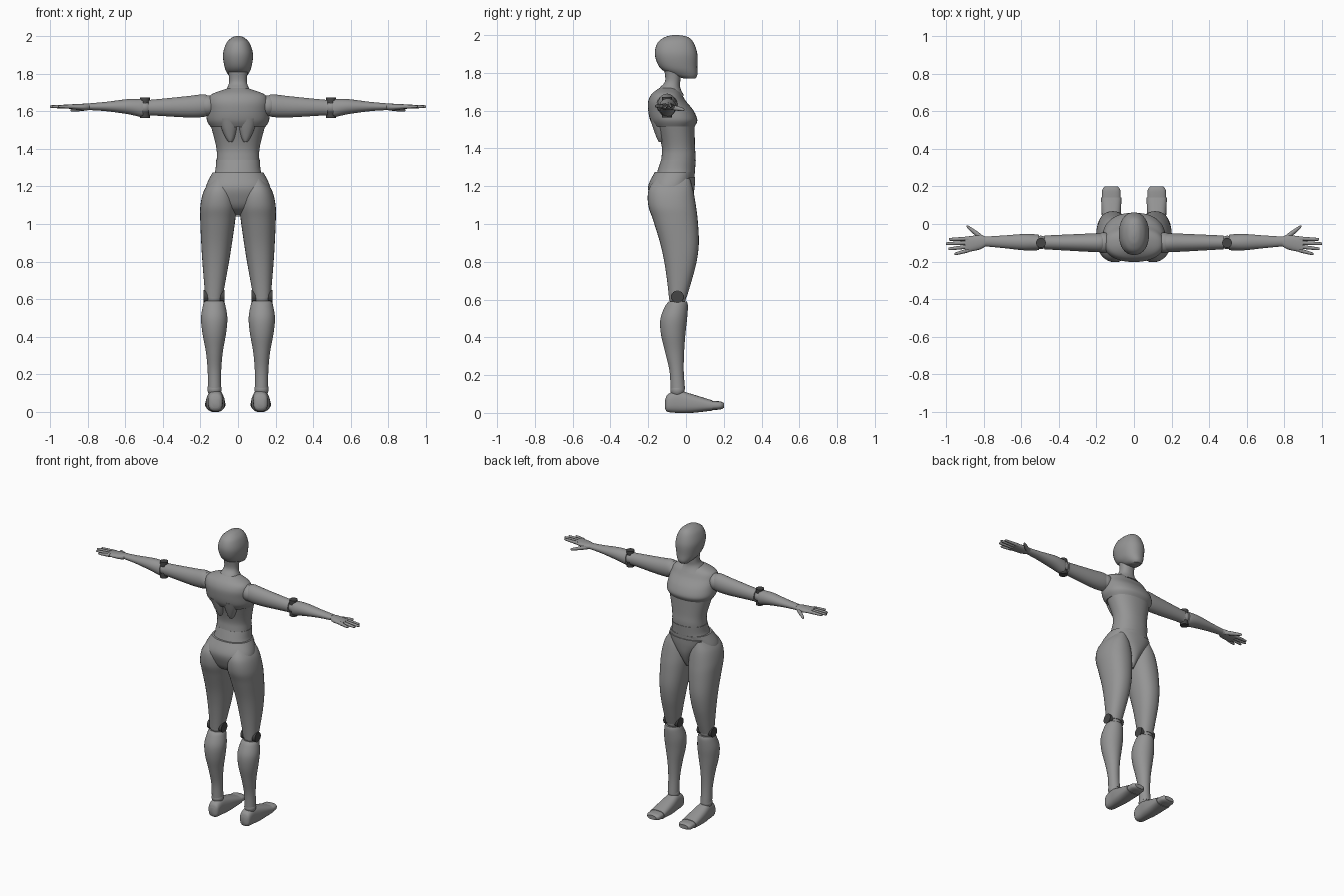
import bpy
import bmesh
from math import cos, sin, pi, copysign
from mathutils import Vector, Matrix

default_cube = bpy.data.objects.get("Cube")
if default_cube:
    bpy.data.objects.remove(default_cube, do_unlink=True)


def make_material(name, value):
    material = bpy.data.materials.new(name)
    material.use_nodes = True
    colour = (value, value, value, 1)
    material.diffuse_color = colour
    shader = material.node_tree.nodes["Principled BSDF"]
    shader.inputs["Base Color"].default_value = colour
    return material


body_grey = make_material("body grey", .3)
pin_grey = make_material("dark pin grey", .06)


def finish(name, bm, material):
    """Turn the bmesh into a smooth object with one colour."""
    bmesh.ops.recalc_face_normals(bm, faces=bm.faces)
    mesh = bpy.data.meshes.new(name)
    bm.to_mesh(mesh)
    bm.free()
    obj = bpy.data.objects.new(name, mesh)
    bpy.context.collection.objects.link(obj)
    mesh.materials.append(material)
    bpy.ops.object.select_all(action='DESELECT')
    obj.select_set(True)
    bpy.context.view_layer.objects.active = obj
    bpy.ops.object.shade_smooth_by_angle(angle=pi / 4)


def spline(rings, steps=6):
    """Catmull-Rom interpolation of the ring values."""
    result = []
    last = len(rings) - 1
    for i in range(last):
        before, start = rings[max(i - 1, 0)], rings[i]
        end, after = rings[i + 1], rings[min(i + 2, last)]
        for k in range(steps):
            t = k / steps
            result.append([
                b + t * (c - a + t * (2 * a - 5 * b + 4 * c - d + t * (3 * (b - c) + d - a))) / 2
                for a, b, c, d in zip(before, start, end, after)])
    return result + [rings[-1]]


def rounded(value, power):
    return copysign(abs(value) ** power, value)


def loft(name, axis, rings, start=0, end=0, side=1, power=.9, sides=32):
    """Skin oval rings (position, half width, low, high); the centre runs from start to end."""
    bm = bmesh.new()
    loops = []
    first, last = rings[0][0], rings[-1][0]
    for position, half, low, high in spline(rings):
        centre = start + (end - start) * (position - first) / (last - first)
        loop = []
        for k in range(sides):
            angle = 2 * pi * k / sides
            across = centre + half * rounded(cos(angle), power)
            depth = (low + high + (high - low) * rounded(sin(angle), power)) / 2
            if axis == "x":
                point = Vector((position, across, depth))
            elif axis == "y":
                point = Vector((across, position, depth))
            else:
                point = Vector((across, depth, position))
            point.x *= side
            loop.append(bm.verts.new(point))
        loops.append(loop)
    for lower, upper in zip(loops, loops[1:]):
        for k in range(sides):
            following = (k + 1) % sides
            bm.faces.new((lower[k], lower[following], upper[following], upper[k]))
    bm.faces.new(loops[0])
    bm.faces.new(loops[-1])
    finish(name, bm, body_grey)


def ball(name, centre, radius):
    bm = bmesh.new()
    bmesh.ops.create_uvsphere(bm, u_segments=24, v_segments=16, radius=radius,
                              matrix=Matrix.Translation(centre))
    finish(name, bm, body_grey)


def pin(name, centre, radius, axis):
    bm = bmesh.new()
    turn = Vector((0, 0, 1)).rotation_difference(Vector(axis)).to_matrix().to_4x4()
    bmesh.ops.create_cone(bm, cap_ends=True, segments=24, radius1=radius, radius2=radius,
                          depth=.11, matrix=Matrix.Translation(centre) @ turn)
    finish(name, bm, pin_grey)


# Head and neck
loft("head", "z", [
    (1.77, .03, -.01, .05), (1.79, .05, -.08, .06), (1.83, .07, -.14, .06),
    (1.9, .08, -.165, .06), (1.96, .063, -.15, .04), (1.99, .035, -.11, .01),
    (2, .01, -.07, -.04)])
loft("neck", "z", [
    (1.68, .09, -.17, -.01), (1.72, .06, -.14, -.03), (1.76, .047, -.11, -.03),
    (1.84, .055, -.12, -.02)])

# Torso
loft("chest", "z", [
    (1.515, .145, -.17, .045), (1.55, .165, -.19, .06), (1.6, .166, -.2, .04),
    (1.65, .162, -.2, 0), (1.69, .14, -.18, -.025), (1.72, .06, -.14, -.05)], sides=48)
loft("abdomen", "z", [
    (1.26, .12, -.145, .04), (1.35, .113, -.13, .05), (1.42, .118, -.13, .047),
    (1.56, .155, -.17, .045)], sides=48)
loft("waist_band", "z", [
    (1.25, .132, -.16, .045), (1.29, .12, -.148, .048), (1.34, .116, -.132, .052)], sides=48)

# Hips with a raised front panel
loft("pelvis", "z", [
    (1.05, .03, -.1, -.02), (1.08, .1, -.155, 0), (1.13, .165, -.185, .02),
    (1.2, .17, -.2, .03), (1.275, .135, -.165, .047)], sides=48)
loft("groin_panel", "z", [
    (1.04, .02, -.1, -.01), (1.08, .03, -.1, .015), (1.14, .065, -.1, .037),
    (1.2, .11, -.1, .046), (1.25, .13, -.1, .049)])

for side, label in ((1, "left"), (-1, "right")):
    # Back plate below the shoulder blade
    loft(label + "_back_plate", "z", [
        (1.435, .01, -.145, -.1), (1.46, .025, -.157, -.1),
        (1.51, .042, -.175, -.1), (1.56, .05, -.19, -.1)], .04, .05, side)

    # Arm
    ball(label + "_shoulder", (side * .16, -.1, 1.63), .055)
    loft(label + "_upper_arm", "x", [
        (.155, .04, 1.585, 1.675), (.18, .05, 1.57, 1.69), (.27, .047, 1.567, 1.68),
        (.45, .038, 1.577, 1.662), (.475, .038, 1.575, 1.662)], -.1, -.098, side, 1)
    ball(label + "_elbow", (side * .495, -.098, 1.62), .036)
    pin(label + "_elbow_pin", (side * .495, -.1, 1.618), .026, (0, 0, 1))
    loft(label + "_forearm", "x", [
        (.505, .04, 1.567, 1.665), (.53, .043, 1.572, 1.665), (.59, .043, 1.585, 1.664),
        (.7, .033, 1.6, 1.65), (.79, .026, 1.606, 1.642)], -.098, -.093, side, 1)

    # Hand, with each finger running from its root to its tip
    loft(label + "_palm", "x", [
        (.785, .023, 1.608, 1.64), (.82, .038, 1.604, 1.64),
        (.9, .042, 1.612, 1.636)], -.092, -.11, side)
    for finger, root, tip, reach in (("index", -.078, -.082, .985), ("middle", -.1, -.105, 1),
                                     ("ring", -.12, -.133, .988), ("little", -.14, -.16, .955)):
        loft(label + "_" + finger + "_finger", "x", [
            (.88, .011, 1.613, 1.636), (reach - .012, .008, 1.617, 1.632),
            (reach, .003, 1.622, 1.628)], root, tip, side, 1, sides=12)
    loft(label + "_thumb", "x", [
        (.8, .015, 1.605, 1.632), (.84, .015, 1.6, 1.625),
        (.88, .01, 1.598, 1.615), (.89, .004, 1.6, 1.61)], -.08, -.012, side, 1, sides=12)

    # Leg
    loft(label + "_thigh", "z", [
        (1.24, .04, -.16, .02), (1.18, .08, -.198, .038), (1.1, .096, -.2, .052),
        (1.02, .093, -.174, .062), (.9, .082, -.137, .068), (.8, .071, -.115, .056),
        (.7, .058, -.1, .03), (.61, .046, -.09, .003)], .097, .128, side)
    ball(label + "_knee", (side * .128, -.045, .61), .045)
    pin(label + "_knee_pin", (side * .128, -.045, .615), .033, (1, 0, 0))
    loft(label + "_shin", "z", [
        (.59, .052, -.09, .005), (.565, .06, -.11, .01), (.5, .07, -.135, .006),
        (.42, .063, -.133, -.003), (.32, .045, -.11, -.01), (.22, .036, -.087, -.012),
        (.125, .036, -.082, -.005)], .127, .125, side, 1)
    ball(label + "_ankle", (side * .125, -.045, .12), .038)

    # Foot with a separate toe cap
    loft(label + "_foot", "y", [
        (-.11, .02, .02, .07), (-.095, .037, .005, .1), (-.04, .042, 0, .118),
        (.03, .05, 0, .1), (.14, .054, .012, .066)], .12, .121, side, .75)
    loft(label + "_toe_cap", "y", [
        (.135, .05, .015, .063), (.18, .048, .018, .061),
        (.2, .033, .026, .053)], .121, .121, side, .75)
